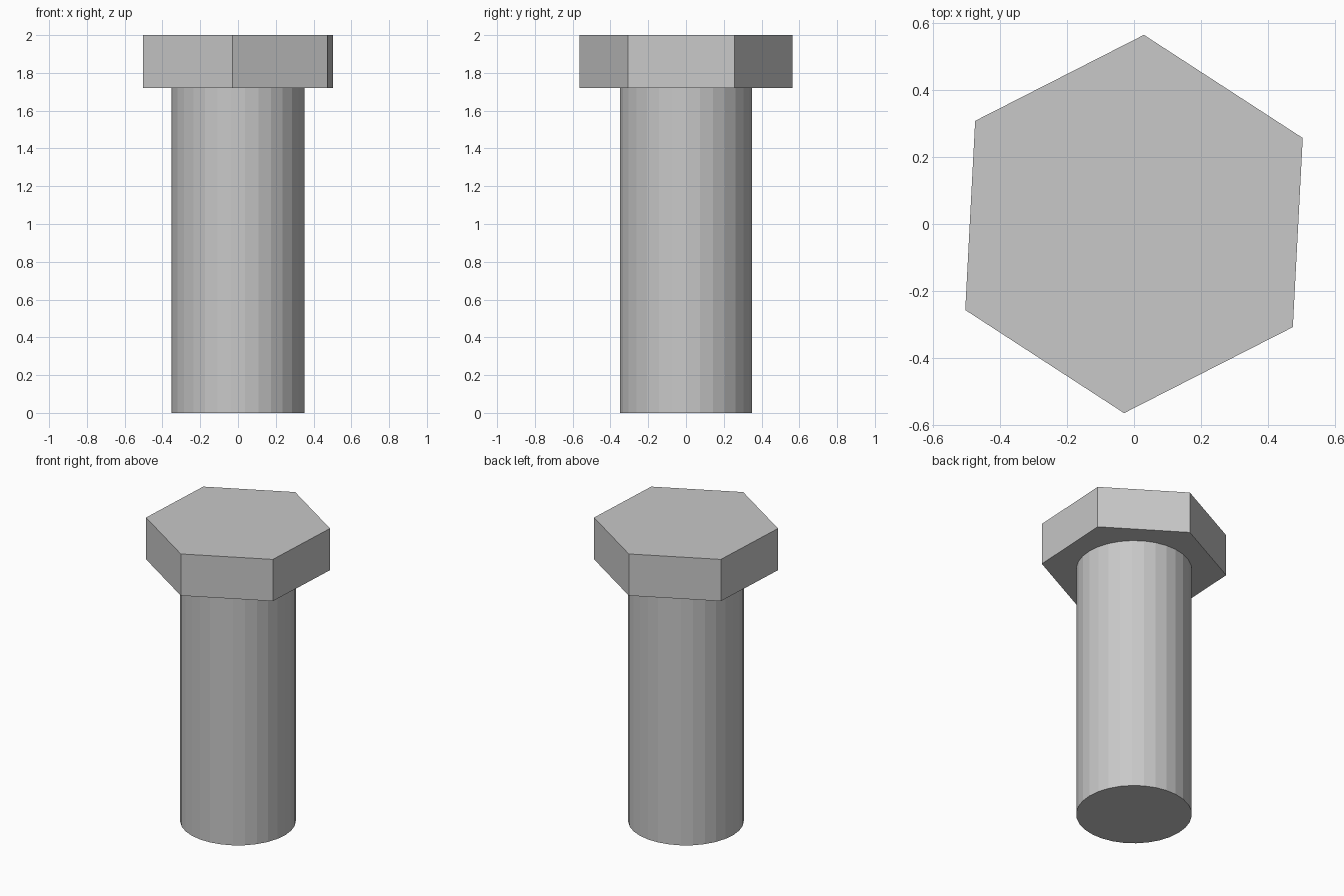
import bpy
import math

cube = bpy.data.objects.get("Cube")
if cube:
    bpy.data.objects.remove(cube, do_unlink=True)

# One plain steel colour
steel = bpy.data.materials.new("steel_grey")
steel.use_nodes = True
steel.diffuse_color = (0.58, 0.58, 0.58, 1)
steel.node_tree.nodes["Principled BSDF"].inputs["Base Color"].default_value = steel.diffuse_color


def prism(name, sides, radius, bottom, top, first_corner):
    """Upright flat-sided prism whose first corner lies at an angle from +x."""
    bpy.ops.mesh.primitive_cylinder_add(
        vertices=sides, radius=radius, depth=top - bottom,
        location=(0, 0, (bottom + top) / 2),
        rotation=(0, 0, math.radians(first_corner - 90)))
    part = bpy.context.object
    part.name = name
    part.data.materials.append(steel)
    bpy.ops.object.shade_flat()
    return part


HEAD_BOTTOM = 1.72

# Round shank and hexagonal head, turned slightly off square
prism("shank", 30, 0.352, 0, HEAD_BOTTOM, 0)
prism("hex_head", 6, 0.565, HEAD_BOTTOM, 2, 87)
